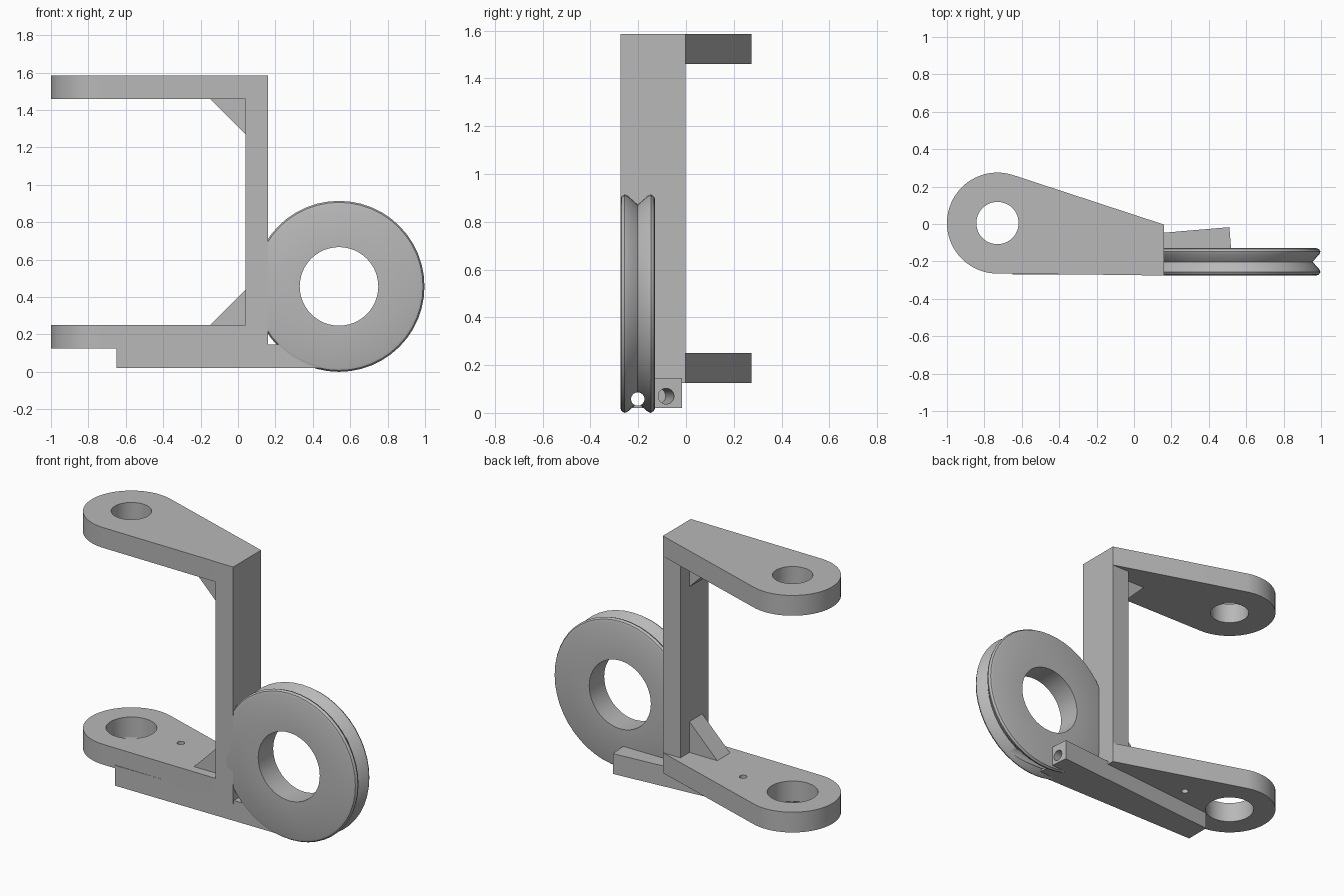
import bpy, bmesh, math
from mathutils import Vector

old = bpy.data.objects.get("Cube")
if old:
    bpy.data.objects.remove(old, do_unlink=True)

grey = bpy.data.materials.new("plain grey")
grey.use_nodes = True
COLOUR = (0.48, 0.48, 0.48, 1)
grey.diffuse_color = COLOUR
grey.node_tree.nodes["Principled BSDF"].inputs["Base Color"].default_value = COLOUR


def finish(name, bm):
    bmesh.ops.recalc_face_normals(bm, faces=bm.faces)
    mesh = bpy.data.meshes.new(name)
    bm.to_mesh(mesh)
    bm.free()
    mesh.materials.append(grey)
    obj = bpy.data.objects.new(name, mesh)
    bpy.context.collection.objects.link(obj)
    return obj


def prism(name, points, offset):
    """Extrude a closed outline by the given offset."""
    bm = bmesh.new()
    face = bm.faces.new([bm.verts.new(p) for p in points])
    new = bmesh.ops.extrude_face_region(bm, geom=[face], use_keep_orig=True)
    verts = [g for g in new["geom"] if isinstance(g, bmesh.types.BMVert)]
    bmesh.ops.translate(bm, verts=verts, vec=offset)
    return finish(name, bm)


def rod(name, start, end, radius, sides=32):
    """Cylinder between two points."""
    start, end = Vector(start), Vector(end)
    axis = end - start
    bm = bmesh.new()
    bmesh.ops.create_cone(bm, cap_ends=True, segments=sides, radius1=radius,
                          radius2=radius, depth=axis.length)
    bm.transform(axis.to_track_quat("Z", "Y").to_matrix().to_4x4())
    bmesh.ops.translate(bm, verts=bm.verts, vec=(start + end) / 2)
    return finish(name, bm)


def select(obj):
    bpy.ops.object.select_all(action="DESELECT")
    obj.select_set(True)
    bpy.context.view_layer.objects.active = obj


def drill(obj, start, end, radius, sides=32):
    """Cut a round hole through a part."""
    cutter = rod("cutter", start, end, radius, sides)
    cutter.hide_render = True
    mod = obj.modifiers.new("hole", "BOOLEAN")
    mod.operation, mod.solver, mod.object = "DIFFERENCE", "EXACT", cutter
    select(obj)
    bpy.ops.object.modifier_apply(modifier=mod.name)
    bpy.data.objects.remove(cutter, do_unlink=True)


def smooth(obj):
    select(obj)
    bpy.ops.object.shade_smooth_by_angle(angle=math.radians(30))


PIVOT_X, PIVOT_Y, ARM_R, ARM_T = -0.73, 0.005, 0.27, 0.125
POST_L, POST_R, FRONT, BACK = 0.04, 0.16, -0.275, -0.003
TOP, LOW = 1.585, 0.125


# Tapered arms with rounded eye ends
def arm(name, z, hole_radius):
    outline = []
    for i in range(41):
        a = math.radians(72 + (270 - 72) * i / 40)
        outline.append((PIVOT_X + ARM_R * math.cos(a), PIVOT_Y + ARM_R * math.sin(a), z))
    outline += [(POST_R, FRONT, z), (POST_R, BACK, z)]
    obj = prism(name, outline, (0, 0, ARM_T))
    drill(obj, (PIVOT_X, PIVOT_Y, z - 0.1), (PIVOT_X, PIVOT_Y, z + 0.3), hole_radius, 48)
    return obj


upper_arm = arm("upper_arm", TOP - ARM_T, 0.113)
lower_arm = arm("lower_arm", LOW, 0.142)
drill(lower_arm, (-0.39, 0, 0), (-0.39, 0, 0.4), 0.021, 20)

# Upright post
post = prism("post", [(POST_L, FRONT, LOW), (POST_R, FRONT, LOW),
                      (POST_R, BACK, LOW), (POST_L, BACK, LOW)], (0, 0, TOP - LOW))

# Corner gussets
for name, z, rise in (("upper_gusset", TOP - ARM_T, -0.19), ("lower_gusset", LOW + ARM_T, 0.19)):
    prism(name, [(POST_L, -0.215, z), (POST_L - 0.19, -0.215, z),
                 (POST_L, -0.215, z + rise)], (0, 0.125, 0))

# Guide bar under the lower arm, with angled back face
bar = prism("guide_bar", [(-0.65, -0.27, 0.02), (0.53, -0.27, 0.02),
                          (0.51, -0.017, 0.02), (-0.65, -0.115, 0.02)], (0, 0, 0.125))
drill(bar, (0.6, -0.076, 0.07), (0.1, -0.118, 0.07), 0.033)

# Grooved wheel, lathed from a half profile mirrored about its mid plane
WHEEL_X, WHEEL_Y, WHEEL_Z, WHEEL_R = 0.54, -0.202, 0.457, 0.457
half = [(0.073, 0.21), (0.073, WHEEL_R - 0.022), (0.068, WHEEL_R - 0.008),
        (0.055, WHEEL_R), (0.042, WHEEL_R - 0.005), (0, WHEEL_R - 0.042)]
profile = half + [(-y, r) for y, r in reversed(half[:-1])]
SEGMENTS = 48
bm = bmesh.new()
rings = []
for i in range(SEGMENTS):
    a = math.tau * i / SEGMENTS
    rings.append([bm.verts.new((WHEEL_X + r * math.cos(a), WHEEL_Y + y, WHEEL_Z + r * math.sin(a)))
                  for y, r in profile])
for i, ring in enumerate(rings):
    nxt = rings[(i + 1) % SEGMENTS]
    for j in range(len(profile)):
        k = (j + 1) % len(profile)
        bm.faces.new((ring[j], ring[k], nxt[k], nxt[j]))
wheel = finish("grooved_wheel", bm)

# Cable passage along the bar, touching the bottom of the wheel groove
for part in (bar, wheel):
    drill(part, (-1, WHEEL_Y, 0.058), (1.1, WHEEL_Y, 0.058), 0.028, 24)

for part in (upper_arm, lower_arm, bar, wheel):
    smooth(part)
